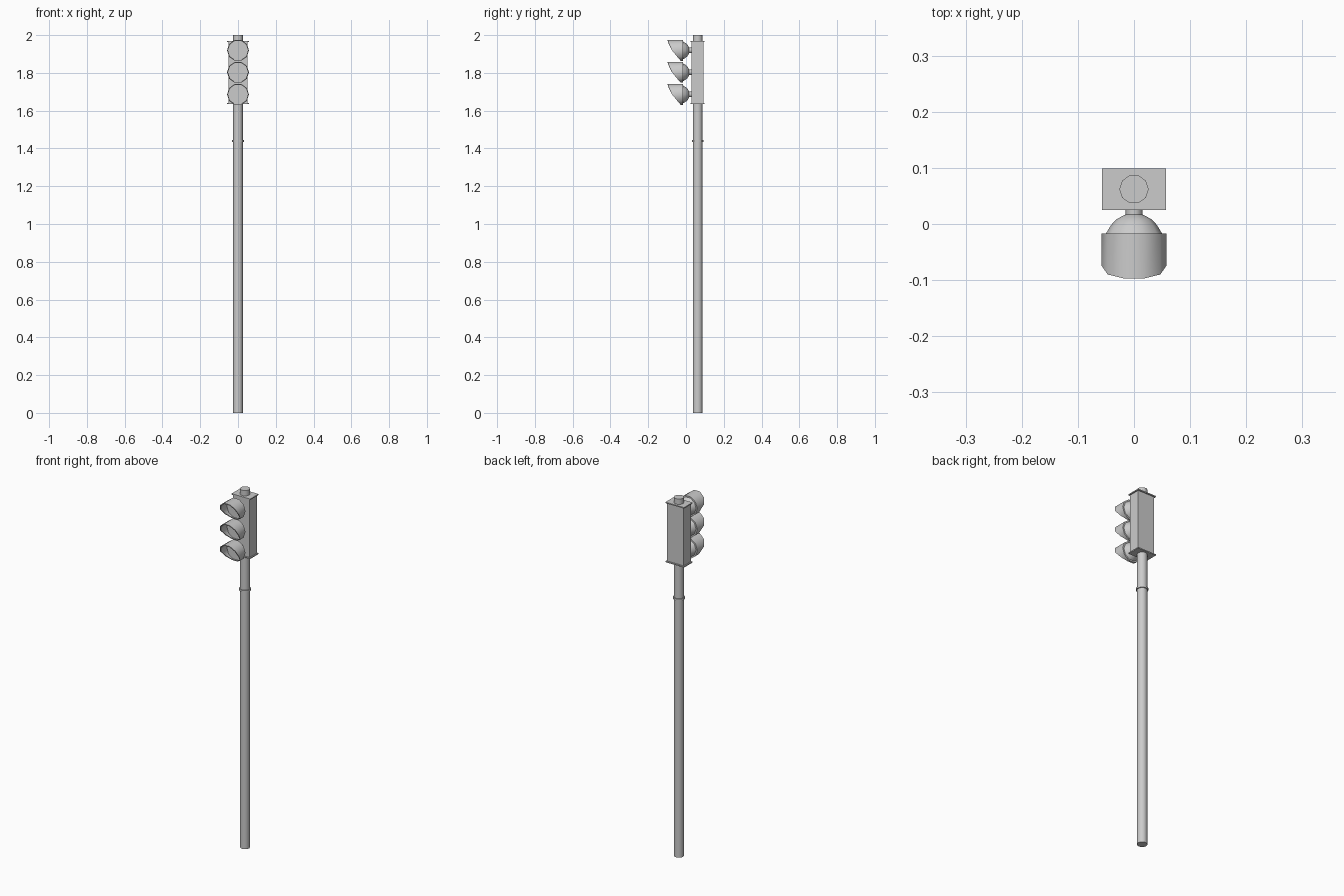
import bpy, bmesh, math

if "Cube" in bpy.data.objects:
    bpy.data.objects.remove(bpy.data.objects["Cube"])

SIDES = 10
POLE_Y = 0.062


def finish(bm, name, smooth=True):
    bmesh.ops.recalc_face_normals(bm, faces=bm.faces)
    me = bpy.data.meshes.new(name)
    bm.to_mesh(me)
    bm.free()
    ob = bpy.data.objects.new(name, me)
    bpy.context.collection.objects.link(ob)
    if smooth:
        bpy.ops.object.select_all(action='DESELECT')
        ob.select_set(True)
        bpy.context.view_layer.objects.active = ob
        bpy.ops.object.shade_smooth_by_angle(angle=math.radians(40))
    return ob


def box(name, x, y0, y1, z0, z1):
    bm = bmesh.new()
    bmesh.ops.create_cube(bm, size=1)
    for v in bm.verts:
        v.co = (v.co.x * 2 * x, (y0 + y1) / 2 + v.co.y * (y1 - y0),
                (z0 + z1) / 2 + v.co.z * (z1 - z0))
    return finish(bm, name, False)


def cylinder(name, r, z0, z1):
    bm = bmesh.new()
    bmesh.ops.create_cone(bm, cap_ends=True, segments=SIDES,
                          radius1=r, radius2=r, depth=z1 - z0)
    # corners point along +-x
    ang = math.atan2(bm.verts[:][0].co.y, bm.verts[:][0].co.x)
    c, s = math.cos(-ang), math.sin(-ang)
    for v in bm.verts:
        x, y = v.co.x, v.co.y
        v.co = (x * c - y * s, x * s + y * c + POLE_Y, v.co.z + (z0 + z1) / 2)
    return finish(bm, name)


def loft_y(name, rings, z):
    """Rings of (y or function of height, radius) around the y axis, capped."""
    bm = bmesh.new()
    loops = []
    for y, r in rings:
        loop = []
        for i in range(SIDES):
            a = 2 * math.pi * i / SIDES
            h = math.sin(a)
            loop.append(bm.verts.new((r * math.cos(a), y(h) if callable(y) else y,
                                      z + r * h)))
        loops.append(loop)
    for a, b in zip(loops, loops[1:]):
        for i in range(SIDES):
            j = (i + 1) % SIDES
            bm.faces.new((a[i], a[j], b[j], b[i]))
    bm.faces.new(loops[0])
    bm.faces.new(loops[-1])
    return finish(bm, name)


def visor_front(h):
    """Slanted visor edge: long at the top, short at the bottom."""
    pts = [(-1, -0.026), (-0.951, -0.028), (-0.588, -0.046),
           (0, -0.074), (0.588, -0.090), (0.951, -0.097), (1, -0.097)]
    for (h0, y0), (h1, y1) in zip(pts, pts[1:]):
        if h <= h1 + 1e-6:
            return y0 + (y1 - y0) * (h - h0) / (h1 - h0)
    return pts[-1][1]


# Pole and its collar
cylinder("pole", 0.026, 0, 2)
cylinder("pole_collar", 0.031, 1.434, 1.444)

# Signal housing with end plates
box("housing", 0.051, 0.030, 0.093, 1.640, 1.966)
box("bottom_plate", 0.057, 0.025, 0.099, 1.635, 1.641)
box("top_plate", 0.057, 0.025, 0.099, 1.964, 1.970)

# Three lamps: neck and bowl, hooded visor shell, recessed lens
lamp = [(0.033, 0.015), (0.017, 0.015), (0.014, 0.021), (0.008, 0.032),
        (-0.002, 0.041), (-0.017, 0.050),
        (-0.017, 0.058), (visor_front, 0.058), (visor_front, 0.053),
        (-0.022, 0.053)]
for n, z in zip(("top", "middle", "bottom"), (1.919, 1.803, 1.686)):
    loft_y(n + "_lamp", lamp, z)
